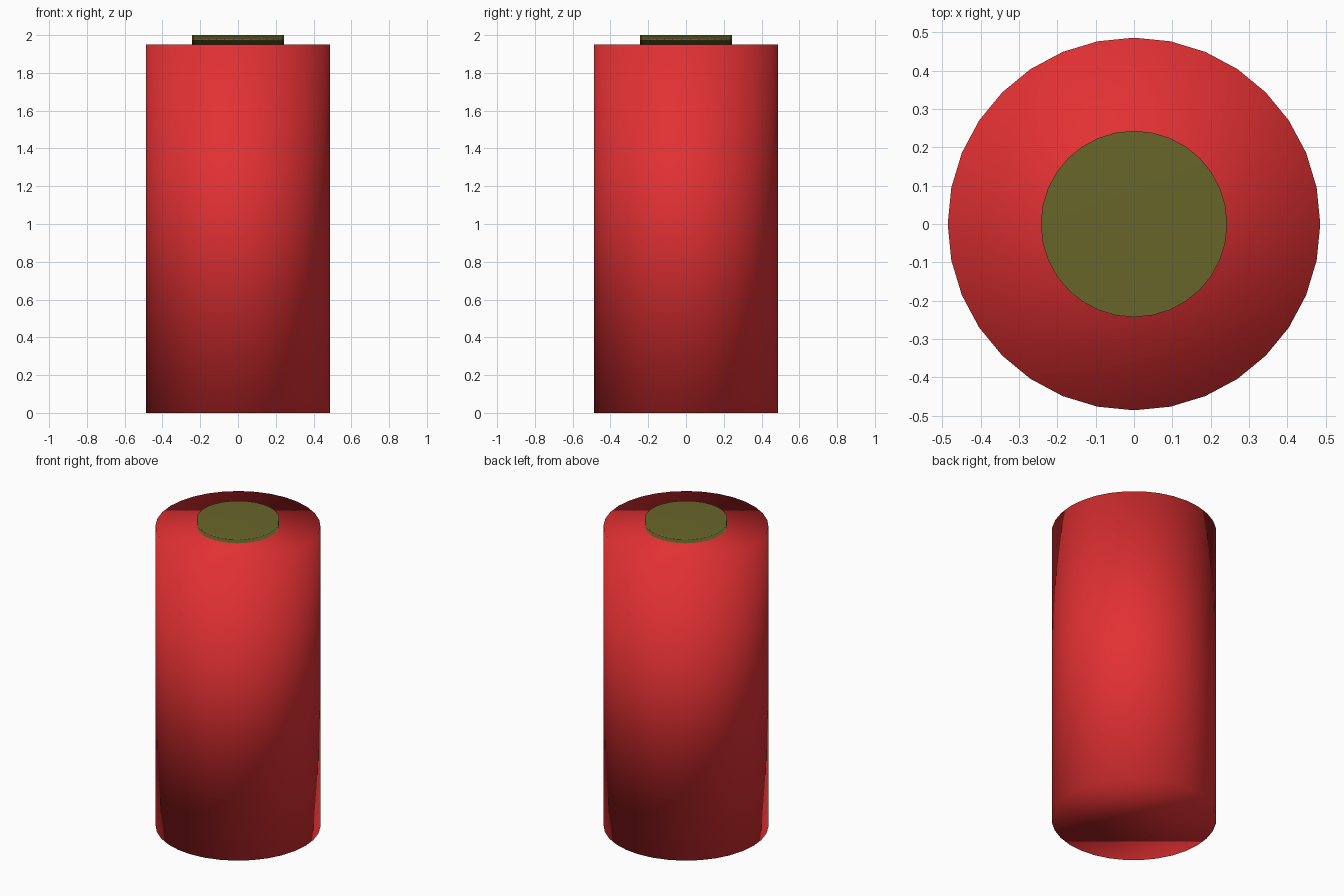
import bpy

if "Cube" in bpy.data.objects:
    bpy.data.objects.remove(bpy.data.objects["Cube"])

SIDES = 32


def material(name, rgb):
    mat = bpy.data.materials.new(name)
    mat.diffuse_color = (*rgb, 1.0)
    mat.use_nodes = True
    mat.node_tree.nodes["Principled BSDF"].inputs["Base Color"].default_value = mat.diffuse_color
    return mat


def disc_part(name, radius, z0, z1, mat):
    bpy.ops.mesh.primitive_cylinder_add(
        vertices=SIDES, radius=radius, depth=z1 - z0,
        location=(0, 0, (z0 + z1) / 2))
    ob = bpy.context.object
    ob.name = name
    ob.data.materials.append(mat)
    bpy.ops.object.shade_smooth()
    return ob


# Tall red body, smooth over the rim
disc_part("body", 0.486, 0.0, 1.95, material("red", (0.76, 0.03, 0.033)))

# Thin olive terminal; area weighting keeps its top looking flat
terminal = disc_part("terminal", 0.243, 1.95, 2.0,
                     material("olive", (0.14, 0.13, 0.023)))
terminal.modifiers.new("weighted", 'WEIGHTED_NORMAL').mode = 'FACE_AREA'
